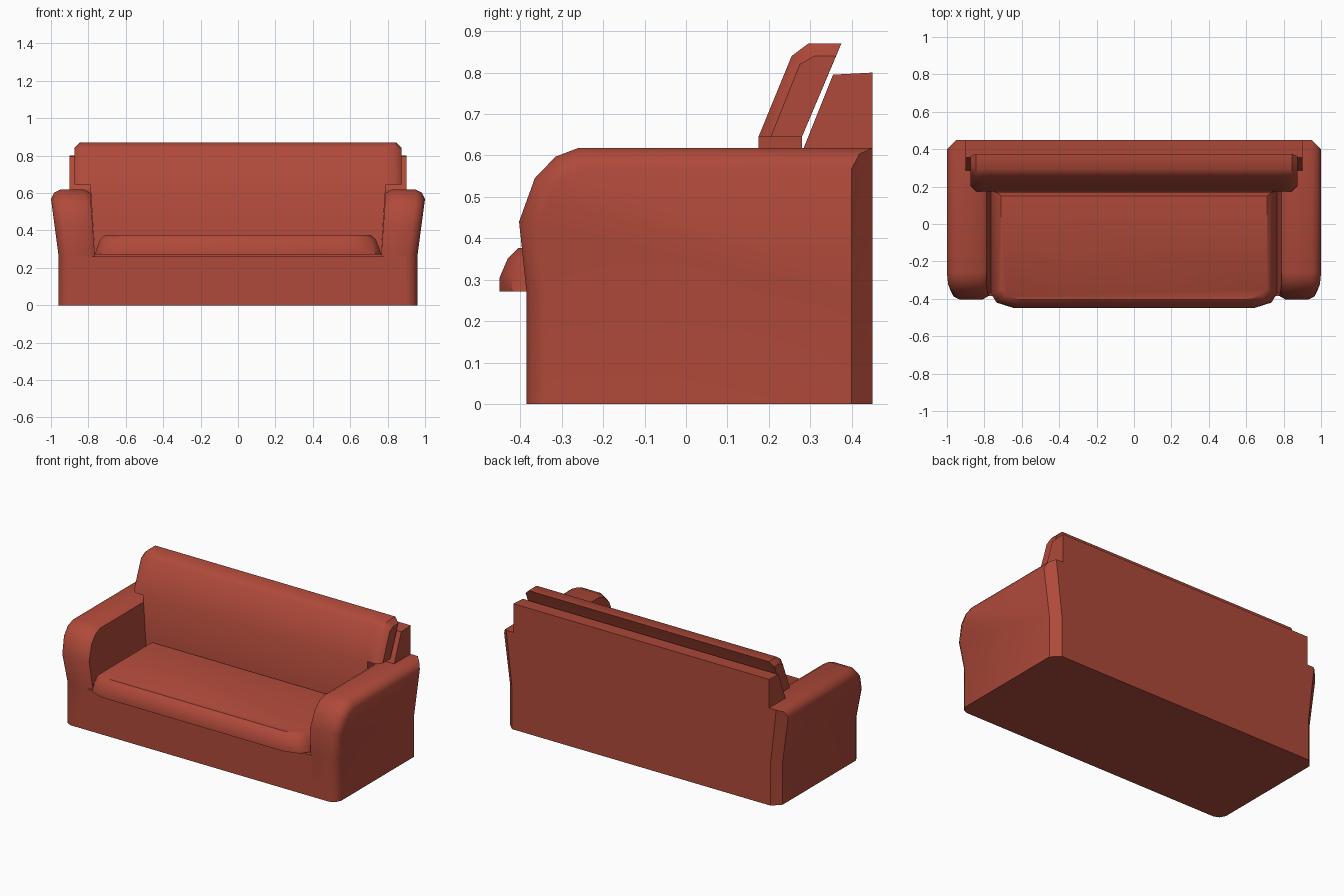
import bpy, bmesh, math

if "Cube" in bpy.data.objects:
    bpy.data.objects.remove(bpy.data.objects["Cube"])

red = bpy.data.materials.new("brick red fabric")
red.diffuse_color = (0.43, 0.068, 0.042, 1)
red.use_nodes = True
red.node_tree.nodes["Principled BSDF"].inputs["Base Color"].default_value = red.diffuse_color


def loft(bm, rings, cap_ends=True):
    """Skin equal-length closed rings of points."""
    vs = [[bm.verts.new(p) for p in r] for r in rings]
    n = len(rings[0])
    for a, b in zip(vs, vs[1:]):
        for i in range(n):
            j = (i + 1) % n
            bm.faces.new((a[i], a[j], b[j], b[i]))
    if cap_ends:
        bm.faces.new(vs[0])
        bm.faces.new(vs[-1])
    return vs


def finish(bm, name, angle=40):
    bmesh.ops.recalc_face_normals(bm, faces=bm.faces)
    me = bpy.data.meshes.new(name)
    bm.to_mesh(me)
    bm.free()
    ob = bpy.data.objects.new(name, me)
    bpy.context.collection.objects.link(ob)
    me.materials.append(red)
    bpy.ops.object.select_all(action='DESELECT')
    ob.select_set(True)
    bpy.context.view_layer.objects.active = ob
    bpy.ops.object.shade_smooth_by_angle(angle=math.radians(angle))
    return ob


# base and back frame: one side profile swept across the width
frame = [(-.385, 0), (-.385, .262), (.28, .262), (.285, .62),
         (.355, .795), (.45, .80), (.45, 0)]
bm = bmesh.new()
loft(bm, [[(x, y, z) for y, z in frame] for x in (-.9, .9)])
finish(bm, "base_and_back_frame", 20)

# arms: side profile (y, z, inset direction y, inset direction z)
arm_front = [(-.385, 0, 1, 0), (-.385, .27, 1, 0), (-.403, .44, 1, -.1),
             (-.365, .545, .85, -.5), (-.315, .597, .5, -.85), (-.26, .618, .2, -1)]
arm_rear = [(.45, .618), (.45, .27), (.45, 0)]


def outer_x(z):
    return .96 + .04 * min(max((z - .27) / .3, 0), 1)


def inner_x(z):
    return .765 + .025 * (z - .262) / .34


def arm_ring(side, xf, d, rear):
    pts = [(y + d * ny, z + d * nz) for y, z, ny, nz in arm_front]
    pts += [(y - rear, z - (d if z > .6 else 0)) for y, z in arm_rear]
    return [(side * xf(z), y, z) for y, z in pts]


for side, name in ((-1, "left_arm"), (1, "right_arm")):
    bm = bmesh.new()
    rings = [arm_ring(side, lambda z, o=o: outer_x(z) - o, d, .05 - o)
             for o, d in ((0, .05), (.018, .015), (.05, 0))]
    rings += [arm_ring(side, lambda z, o=o: inner_x(z) + o, d, 0)
              for o, d in ((.03, 0), (0, .018))]
    vs = loft(bm, rings, False)
    o = vs[0]
    bm.faces.new((o[0], o[1], o[7], o[8]))   # upright lower side
    bm.faces.new(o[1:8])                     # flared upper side
    bm.faces.new(vs[-1])
    finish(bm, name)

# seat cushion: stacked outlines with rounded edges
bm = bmesh.new()
rings = []
for z, ds, df, db in ((.272, 0, 0, 0), (.305, .01, 0, 0),
                      (.352, .028, .02, .005), (.376, .055, .045, .025)):
    half = [(.765 - ds, .175 - db), (.765 - ds, -.37 + df * .5),
            (.735 - ds, -.42 + df * .8), (.64 - ds * .6, -.45 + df)]
    outline = half + [(-x, y) for x, y in reversed(half)]
    rings.append([(x, y, z) for x, y in outline])
loft(bm, rings)
finish(bm, "seat_cushion")

# back cushion: wide leaning top with bevelled ends, narrower lower part
top = [(.175, .645), (.255, .84), (.295, .87), (.375, .87), (.28, .645)]
top_end = [(.205, .645), (.275, .82), (.31, .84), (.362, .84), (.28, .645)]
bm = bmesh.new()
loft(bm, [[(x, y, z) for y, z in (top_end if abs(x) > .86 else top)]
          for x in (-.875, -.845, -.79, .79, .845, .875)])
loft(bm, [[(s * .765, .175, .262), (s * .79, .175, .645),
           (s * .79, .28, .645), (s * .765, .28, .262)] for s in (-1, 1)])
inside = [f for f in bm.faces
          if all(abs(v.co.z - .645) < .001 and abs(v.co.x) < .8 for v in f.verts)]
bmesh.ops.delete(bm, geom=inside, context='FACES_ONLY')
bmesh.ops.remove_doubles(bm, verts=bm.verts, dist=.0005)
finish(bm, "back_cushion", 42)
